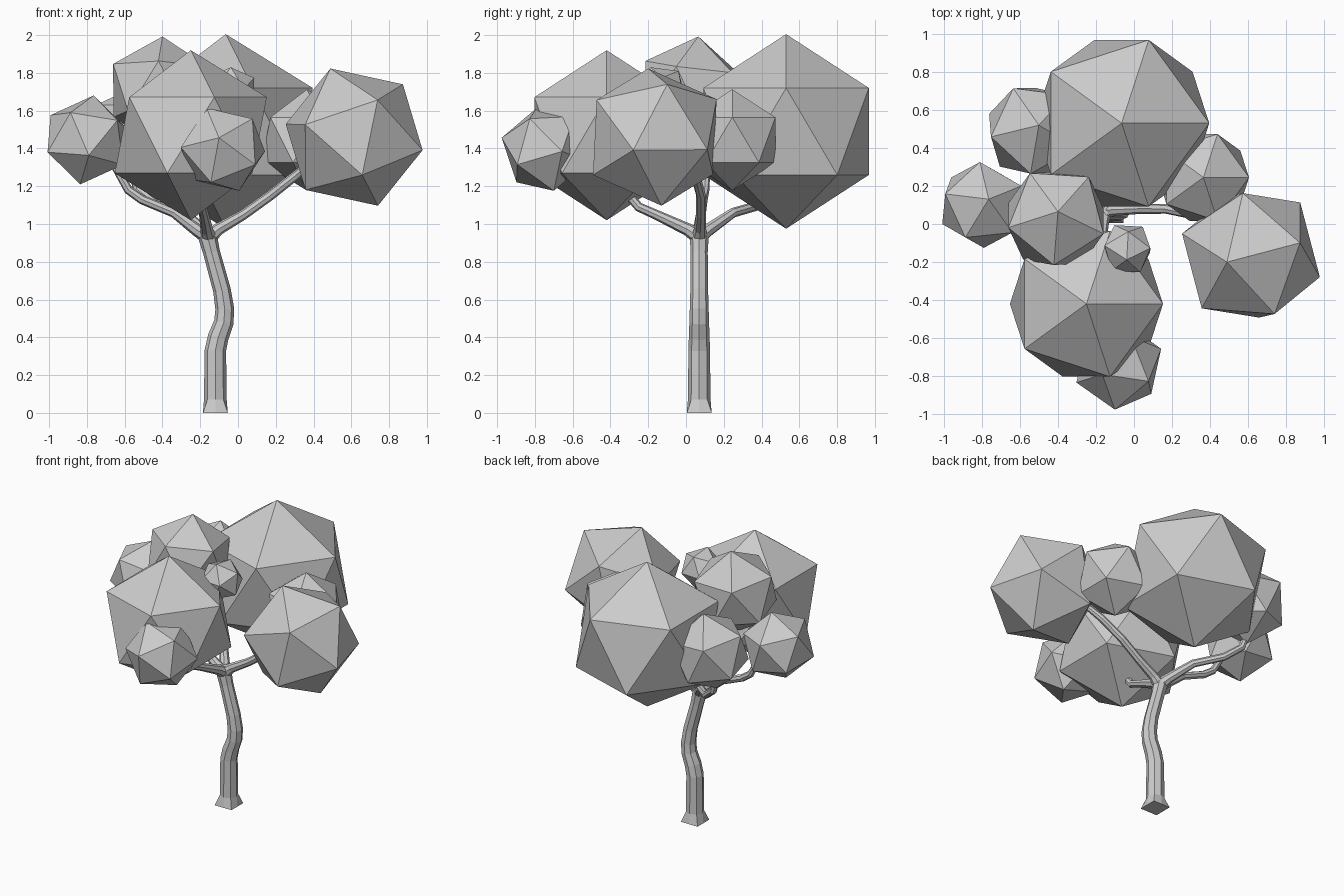
import bpy, bmesh, math
from mathutils import Vector, Matrix

cube = bpy.data.objects.get("Cube")
if cube:
    bpy.data.objects.remove(cube, do_unlink=True)

gray = bpy.data.materials.new("plain_gray")
gray.use_nodes = True
gray.diffuse_color = (0.6, 0.6, 0.6, 1)
gray.node_tree.nodes["Principled BSDF"].inputs["Base Color"].default_value = gray.diffuse_color


def finish(name, bm):
    bmesh.ops.recalc_face_normals(bm, faces=bm.faces)
    mesh = bpy.data.meshes.new(name)
    bm.to_mesh(mesh)
    bm.free()
    mesh.materials.append(gray)
    obj = bpy.data.objects.new(name, mesh)
    bpy.context.collection.objects.link(obj)
    return obj


def foliage(name, centre, radius, up=(0, 0, 1), side=(1, 0, 0)):
    """Low-poly leaf ball: one corner points along up, a neighbour leans to side."""
    z = Vector(up).normalized()
    y = z.cross(Vector(side)).normalized()
    x = y.cross(z)
    turn = Matrix((x, y, z)).transposed().to_4x4()
    bm = bmesh.new()
    bmesh.ops.create_icosphere(bm, subdivisions=1, radius=radius,
                               matrix=Matrix.Translation(centre) @ turn)
    return finish(name, bm)


def limb(name, path, square_base=False):
    """Eight-sided tapering tube through (x, y, z, radius) points."""
    bm = bmesh.new()
    pts = [Vector(p[:3]) for p in path]
    rings = []
    for i, p in enumerate(pts):
        along = (pts[min(i + 1, len(pts) - 1)] - pts[max(i - 1, 0)]).normalized()
        if square_base and i == 0:
            along = Vector((0, 0, 1))
        # keep the ring frame steady along the limb
        ref = Vector((0, 1, 0)) if abs(along.y) < 0.75 else Vector((1, 0, 0))
        if i:
            ref = v
        u = ref.cross(along).normalized()
        v = along.cross(u)
        ring = []
        for k in range(8):
            a = math.radians(45 * k)
            c, s = math.cos(a), math.sin(a)
            if square_base and i == 0:
                m = max(abs(c), abs(s))
                c, s = c / m, s / m
            ring.append(bm.verts.new(p + (u * c + v * s) * path[i][3]))
        rings.append(ring)
    for a, b in zip(rings, rings[1:]):
        for k in range(8):
            n = (k + 1) % 8
            bm.faces.new((a[k], a[n], b[n], b[k]))
    bm.faces.new(rings[0])
    bm.faces.new(rings[-1])
    return finish(name, bm)


# Crooked trunk with a square foot
limb("trunk", [(-.12, .07, 0, .066), (-.12, .07, .07, .06), (-.12, .07, .33, .057),
               (-.105, .07, .4, .055), (-.075, .07, .48, .052), (-.07, .07, .55, .05),
               (-.085, .07, .65, .047), (-.14, .07, .85, .045), (-.16, .07, .93, .05),
               (-.165, .07, .98, .035)], square_base=True)

# Branches spreading from the fork
fork = (-.155, .07, .93, .042)
limb("right_branch", [fork, (-.1, .075, .975, .032), (.03, .08, 1.05, .027),
                      (.17, .08, 1.15, .026), (.31, .05, 1.26, .025), (.42, 0, 1.35, .02)])
limb("left_branch", [fork, (-.22, .07, .97, .034), (-.34, .08, 1.06, .026),
                     (-.51, .09, 1.13, .025), (-.58, .1, 1.18, .024), (-.66, .11, 1.32, .02)])
limb("front_branch", [fork, (-.165, .01, .97, .034), (-.18, -.16, 1.05, .026),
                      (-.19, -.25, 1.09, .025), (-.2, -.31, 1.16, .024), (-.22, -.35, 1.28, .02)])
limb("back_branch", [fork, (-.19, .12, .97, .034), (-.29, .25, 1.06, .026),
                     (-.43, .39, 1.1, .025), (-.53, .45, 1.18, .024), (-.6, .48, 1.4, .018)])

# Leaf balls
foliage("back_foliage", (-.065, .53, 1.49), .515)
foliage("front_foliage", (-.25, -.42, 1.47), .45)
foliage("right_foliage", (.615, -.165, 1.46), .386, (-.125, -.035, .36), (-.365, .115, .07))
foliage("left_foliage", (-.80, .10, 1.445), .24, (.035, .03, .23), (-.01, .23, .085))
foliage("top_foliage", (-.41, .03, 1.70), .295, (.01, .035, .29), (-.14, .24, .1))
foliage("back_left_foliage", (-.53, .49, 1.48), .27, (.03, .03, .27), (-.11, .23, .1))
foliage("small_top_foliage", (-.035, -.13, 1.70), .142, (.005, .09, .11), (.12, 0, .07))
foliage("small_front_foliage", (-.08, -.745, 1.395), .24, (-.02, -.225, .06), (-.25, -.11, .015))
foliage("back_right_foliage", (.365, .245, 1.445), .268)
